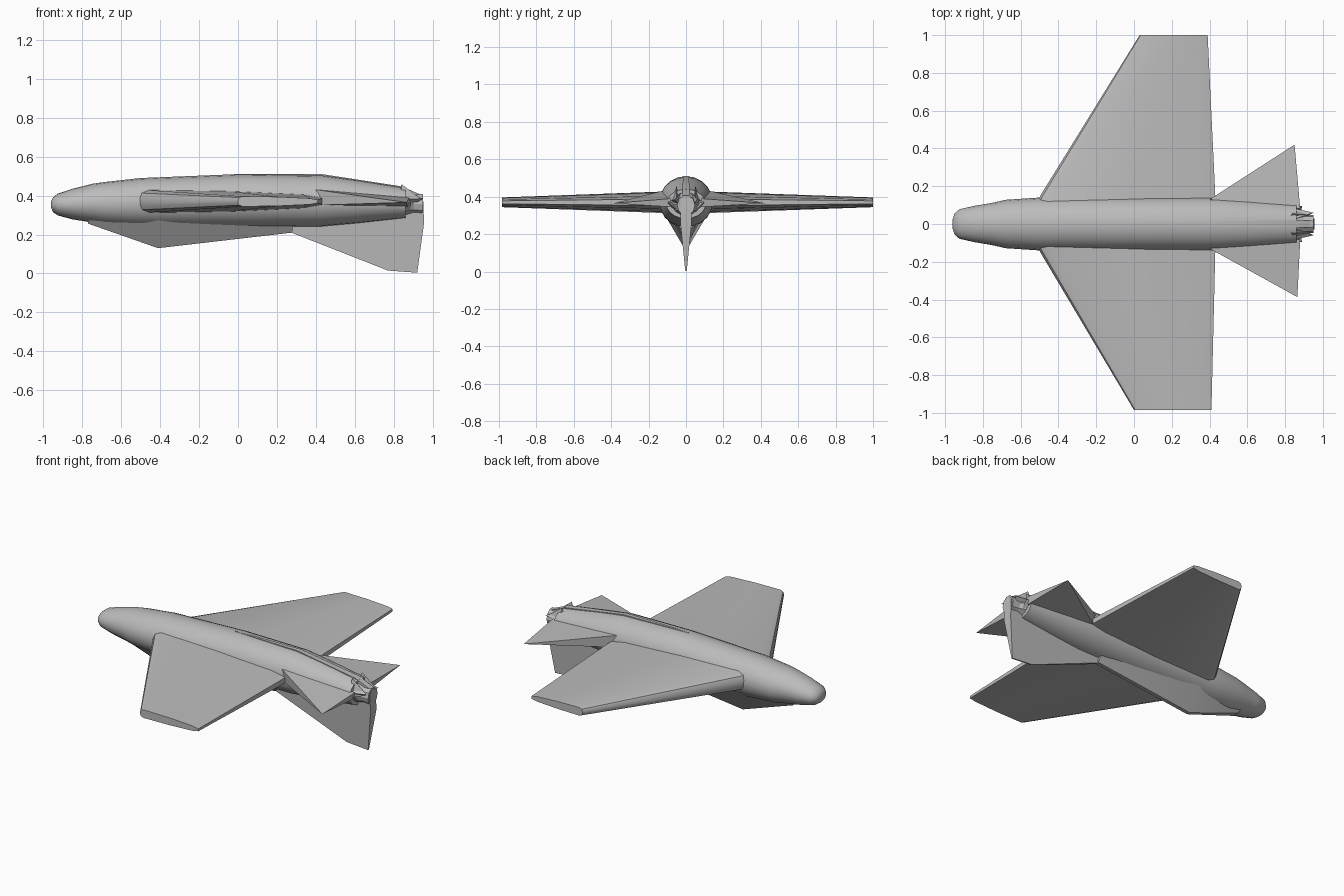
import bpy, bmesh, math

if "Cube" in bpy.data.objects:
    bpy.data.objects.remove(bpy.data.objects["Cube"])

grey = bpy.data.materials.new("light_grey")
grey.diffuse_color = (0.5, 0.5, 0.5, 1)
grey.use_nodes = True
grey.node_tree.nodes["Principled BSDF"].inputs["Base Color"].default_value = grey.diffuse_color


def make(name, bm, angle=30):
    bmesh.ops.recalc_face_normals(bm, faces=bm.faces)
    mesh = bpy.data.meshes.new(name)
    bm.to_mesh(mesh)
    bm.free()
    mesh.materials.append(grey)
    ob = bpy.data.objects.new(name, mesh)
    bpy.context.collection.objects.link(ob)
    bpy.ops.object.select_all(action='DESELECT')
    ob.select_set(True)
    bpy.context.view_layer.objects.active = ob
    bpy.ops.object.shade_smooth_by_angle(angle=math.radians(angle))
    return ob


def loft(name, rings, angle=30):
    """Skin a list of equally long point rings and cap both ends."""
    bm = bmesh.new()
    rows = [[bm.verts.new(p) for p in ring] for ring in rings]
    n = len(rows[0])
    for a, b in zip(rows, rows[1:]):
        for i in range(n):
            j = (i + 1) % n
            bm.faces.new((a[i], a[j], b[j], b[i]))
    bm.faces.new(rows[0])
    bm.faces.new(rows[-1])
    return make(name, bm, angle)


def ellipse(x, low, high, half, n=20):
    mid, r = (low + high) / 2, (high - low) / 2
    return [(x, half * math.cos(2 * math.pi * i / n),
             mid + r * math.sin(2 * math.pi * i / n)) for i in range(n)]


def shard(name, base, tip):
    """Small pointed fragment from a base outline."""
    bm = bmesh.new()
    vs = [bm.verts.new(p) for p in base]
    top = bm.verts.new(tip)
    bm.faces.new(vs)
    for i in range(len(vs)):
        bm.faces.new((vs[i], vs[(i + 1) % len(vs)], top))
    return make(name, bm, 1)


# Fuselage: x, bottom, top, half width
loft("fuselage", [ellipse(*s) for s in (
    (-0.96, 0.34, 0.37, 0.025), (-0.95, 0.315, 0.39, 0.055),
    (-0.925, 0.298, 0.41, 0.078), (-0.85, 0.278, 0.435, 0.095),
    (-0.75, 0.262, 0.46, 0.112), (-0.68, 0.25, 0.47, 0.128),
    (-0.5, 0.237, 0.49, 0.14), (0.0, 0.235, 0.51, 0.142),
    (0.43, 0.24, 0.505, 0.142), (0.6, 0.255, 0.482, 0.128),
    (0.86, 0.283, 0.44, 0.105))])

# Tapered exhaust nozzle, recessed at its end
loft("nozzle", [ellipse(*s, n=10) for s in (
    (0.84, 0.295, 0.43, 0.085), (0.90, 0.305, 0.41, 0.05),
    (0.95, 0.30, 0.41, 0.048), (0.945, 0.32, 0.39, 0.03),
    (0.89, 0.33, 0.38, 0.02))], 20)

# Slim raised spine along the rear top
loft("spine", [[(x, -w, z - 0.03), (x, -w, z), (x, w, z), (x, w, z - 0.03)]
               for x, w, z in ((-0.02, 0.004, 0.511), (0.43, 0.014, 0.51),
                               (0.84, 0.02, 0.447), (0.95, 0.018, 0.40))])

# Wing section: chord fraction, thickness fraction
SECTION = ((0, 0.3), (0.015, 0.75), (0.06, 1), (0.5, 0.9), (0.9, 0.6), (1, 0.3))


def wing_ring(y, lead, trail, half):
    pts = [(lead + (trail - lead) * t, y, 0.37 + half * h) for t, h in SECTION]
    return pts + [(x, yy, 0.74 - z) for x, yy, z in reversed(pts)]


for side, label, tip_y, lead, trail in ((1, "left", 1.0, 0.03, 0.39),
                                        (-1, "right", 0.985, 0.0, 0.41)):
    loft(label + "_wing", [wing_ring(side * 0.08, -0.535, 0.432, 0.06),
                           wing_ring(side * 0.16, -0.49, 0.43, 0.056),
                           wing_ring(side * tip_y, lead, trail, 0.026)])

# Tailplanes: thick wedge roots running to a sharp tip
for side, label, tip in ((1, "left", (0.85, 0.42, 0.365)),
                         (-1, "right", (0.865, -0.387, 0.365))):
    shard(label + "_tailplane",
          [(0.38, side * 0.11, 0.35), (0.40, side * 0.13, 0.43),
           (0.88, side * 0.08, 0.39), (0.87, side * 0.08, 0.345)], tip)

# Belly fairing: wedge with a narrow ridge
loft("belly_fairing", [[(x, -w, top), (x, -r, low), (x, r, low), (x, w, top)]
                       for x, top, w, low, r in (
    (-0.77, 0.30, 0.07, 0.256, 0.02), (-0.41, 0.28, 0.10, 0.13, 0.012),
    (0.28, 0.27, 0.06, 0.21, 0.012))], 15)

# Downward tail fin: outline with thickness fading towards the tip
FIN = ((0.22, 0.29, 0.02), (0.26, 0.215, 0.01), (0.77, 0.015, 0.004),
       (0.92, 0.004, 0.004), (0.955, 0.26, 0.03), (0.95, 0.39, 0.03))
loft("tail_fin", [[(x, s * t, z) for x, z, t in FIN] for s in (-1, 1)], 20)

# Jagged flaps around the tail end
for s, label in ((1, "left"), (-1, "right")):
    shard(label + "_upper_flap",
          [(0.82, s * 0.04, 0.40), (0.84, s * 0.075, 0.38),
           (0.93, s * 0.05, 0.39)], (0.84, s * 0.05, 0.458))
    shard(label + "_side_flap",
          [(0.80, s * 0.07, 0.40), (0.80, s * 0.10, 0.34),
           (0.88, s * 0.04, 0.32)], (0.89, s * 0.095, 0.37))
    shard(label + "_rear_flap",
          [(0.86, s * 0.03, 0.42), (0.86, s * 0.08, 0.38),
           (0.88, s * 0.02, 0.34)], (0.95, s * 0.06, 0.385))
